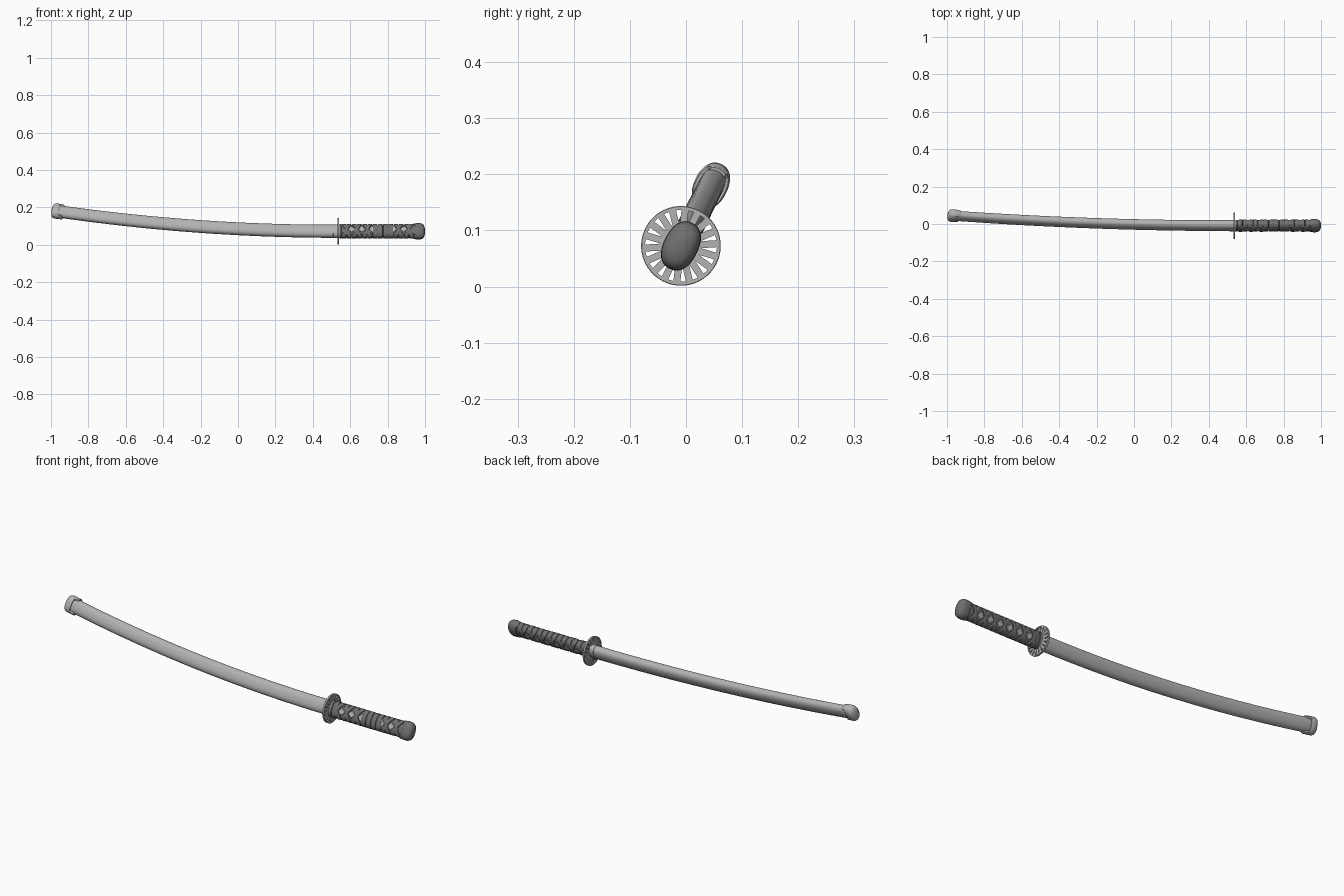
import bpy, bmesh, math
from mathutils import Matrix, Vector

if "Cube" in bpy.data.objects:
    bpy.data.objects.remove(bpy.data.objects["Cube"])

# Whole sword leans 26 degrees about its long axis
PLACE = Matrix.Translation((0, -0.009, 0.0725)) @ Matrix.Rotation(math.radians(-26.5), 4, 'X')
BEND_X, BEND = 0.53, 0.0535
N = 48


def material(name, v):
    m = bpy.data.materials.new(name)
    m.diffuse_color = (v, v, v, 1)
    m.use_nodes = True
    m.node_tree.nodes["Principled BSDF"].inputs["Base Color"].default_value = m.diffuse_color
    return m


MID, DARK = material("mid_grey", 0.45), material("dark_grey", 0.16)


def finish(name, bm, mat, angle=35):
    bmesh.ops.recalc_face_normals(bm, faces=bm.faces)
    bm.transform(PLACE)
    me = bpy.data.meshes.new(name)
    bm.to_mesh(me)
    bm.free()
    me.materials.append(mat)
    ob = bpy.data.objects.new(name, me)
    bpy.context.collection.objects.link(ob)
    bpy.ops.object.select_all(action='DESELECT')
    ob.select_set(True)
    bpy.context.view_layer.objects.active = ob
    bpy.ops.object.shade_smooth_by_angle(angle=math.radians(angle))
    return ob


def section(t, a, b, p=2.3):
    """Rounded oval: a = half height, b = half width."""
    s, c = math.sin(t), math.cos(t)
    return (math.copysign(abs(s) ** (2 / p), s) * b,
            math.copysign(abs(c) ** (2 / p), c) * a)


def on_curve(x, y, z):
    """Offset from the bent centre line (straight beyond the guard)."""
    d = max(0, BEND_X - x)
    nrm = Vector((2 * BEND * d, 0, 1)).normalized()
    return Vector((x, y, BEND * d * d)) + nrm * z


def skin(bm, rings, closed=False):
    n = len(rings[0])
    pairs = list(zip(rings, rings[1:]))
    if closed:
        pairs.append((rings[-1], rings[0]))
    for r0, r1 in pairs:
        for i in range(n):
            j = (i + 1) % n
            bm.faces.new((r0[i], r0[j], r1[j], r1[i]))
    if not closed:
        bm.faces.new(rings[0])
        bm.faces.new(rings[-1])


def loft(name, mat, stations, closed=False, p=2.3):
    """stations: (x, half height, half width, side notch depth)."""
    bm = bmesh.new()
    rings = []
    for x, a, b, notch in stations:
        ring = []
        for i in range(N):
            t = 2 * math.pi * i / N
            y, z = section(t, a, b, p)
            k = min(1, max(0, (abs(math.sin(t)) - 0.55) / 0.15))
            ring.append(bm.verts.new(on_curve(x + notch * k, y, z)))
        rings.append(ring)
    skin(bm, rings, closed)
    return finish(name, bm, mat)


# Scabbard
steps = 32
loft("scabbard", MID, [(0.53 - 1.505 * i / steps, 0.036 - 0.002 * i / steps,
                        0.0255 - 0.0025 * i / steps, 0) for i in range(steps + 1)])
loft("scabbard_mouth", MID, [(0.509, 0.0355, 0.025, 0), (0.510, 0.037, 0.0265, 0),
                             (0.530, 0.037, 0.0265, 0), (0.531, 0.036, 0.0255, 0)])

# Scabbard end cap with notched sides
loft("scabbard_end_cap", MID, [
    (-0.934, 0.033, 0.022, -0.022), (-0.934, 0.039, 0.0275, -0.022),
    (-0.937, 0.041, 0.029, -0.022), (-0.966, 0.042, 0.030, 0),
    (-0.980, 0.041, 0.029, 0), (-0.988, 0.037, 0.026, 0),
    (-0.993, 0.028, 0.019, 0), (-0.996, 0.014, 0.010, 0), (-0.997, 0.004, 0.003, 0)])

# Guard: raised rim, spokes and hub
GX, R = 0.536, 0.071
loft("guard_rim", MID, [
    (GX - 0.005, R - 0.007, R - 0.007, 0), (GX - 0.005, R - 0.001, R - 0.001, 0),
    (GX - 0.004, R, R, 0), (GX + 0.004, R, R, 0),
    (GX + 0.005, R - 0.001, R - 0.001, 0), (GX + 0.005, R - 0.007, R - 0.007, 0)],
    closed=True, p=2)
bm = bmesh.new()
for i in range(18):
    bmesh.ops.create_cube(bm, size=1, matrix=Matrix.Translation((GX, 0, 0))
                          @ Matrix.Rotation(2 * math.pi * i / 18, 4, 'X')
                          @ Matrix.Translation((0, 0, 0.043))
                          @ Matrix.Diagonal((0.005, 0.0125, 0.046, 1)))
finish("guard_spokes", bm, MID)
loft("guard_hub", MID, [(GX - 0.006, 0.038, 0.027, 0), (GX + 0.006, 0.038, 0.027, 0)])

# Handle core and collar
A, B = 0.0355, 0.0235
loft("handle_core", DARK, [(0.54, A, B, 0), (0.95, A, B, 0)])
loft("handle_collar", DARK, [(0.541, 0.037, 0.025, 0), (0.542, 0.039, 0.027, 0),
                             (0.551, 0.039, 0.027, 0), (0.553, 0.037, 0.025, 0)])

# Handle wrap: crossing straps, with straight bars mid-front
P, X0, CELLS = 0.0557, 0.580, 7
bm = bmesh.new()
profile = [(-0.0132, -0.001), (-0.0120, 0.0030), (-0.008, 0.0044),
           (0.008, 0.0044), (0.0120, 0.0030), (0.0132, -0.001)]
for cell in range(CELLS):
    for side in (-1, 1):
        for s in (-1, 1):
            bars = side == -1 and cell in (3, 4)
            rings = []
            for i in range(25):
                t = math.pi * i / 24
                swing = 1 if bars else max(-1, min(1, 1.2 * math.cos(t)))
                mid = 0 if bars else math.sin(t) ** 4
                lift = 0.0012 * mid if s > 0 else 0
                x = X0 + P * cell + s * P / 4 * swing
                ring = []
                for dx, h in profile:
                    y, z = section(t, A + h + lift, B + h + lift)
                    # straps pinch where they cross, opening the diamonds
                    ring.append(bm.verts.new((x + dx * (1 - 0.3 * mid), side * y, z)))
                rings.append(ring)
            skin(bm, rings)
finish("handle_wrap", bm, DARK, 40)

# Diamond panels showing between the strap crossings
bm = bmesh.new()
for side in (-1, 1):
    for i in range(CELLS - 1):
        if side == -1 and i == 3:
            continue
        m = (Matrix.Translation((X0 + P * (i + 0.5), side * (B + 0.0005), 0))
             @ Matrix.Rotation(-side * math.pi / 2, 4, 'X'))
        bmesh.ops.create_cone(bm, cap_ends=True, segments=4, radius1=0.019,
                              radius2=0.017, depth=0.002, matrix=m)
finish("handle_diamonds", bm, MID)

# Pommel cap
loft("pommel", DARK, [
    (0.937, 0.036, 0.024, 0.010), (0.937, 0.041, 0.028, 0.010),
    (0.940, 0.043, 0.030, 0.010), (0.962, 0.0455, 0.031, 0),
    (0.977, 0.0445, 0.030, 0), (0.986, 0.041, 0.0275, 0), (0.993, 0.035, 0.023, 0),
    (0.997, 0.025, 0.016, 0), (0.9995, 0.013, 0.008, 0), (1.0, 0.004, 0.003, 0)])
